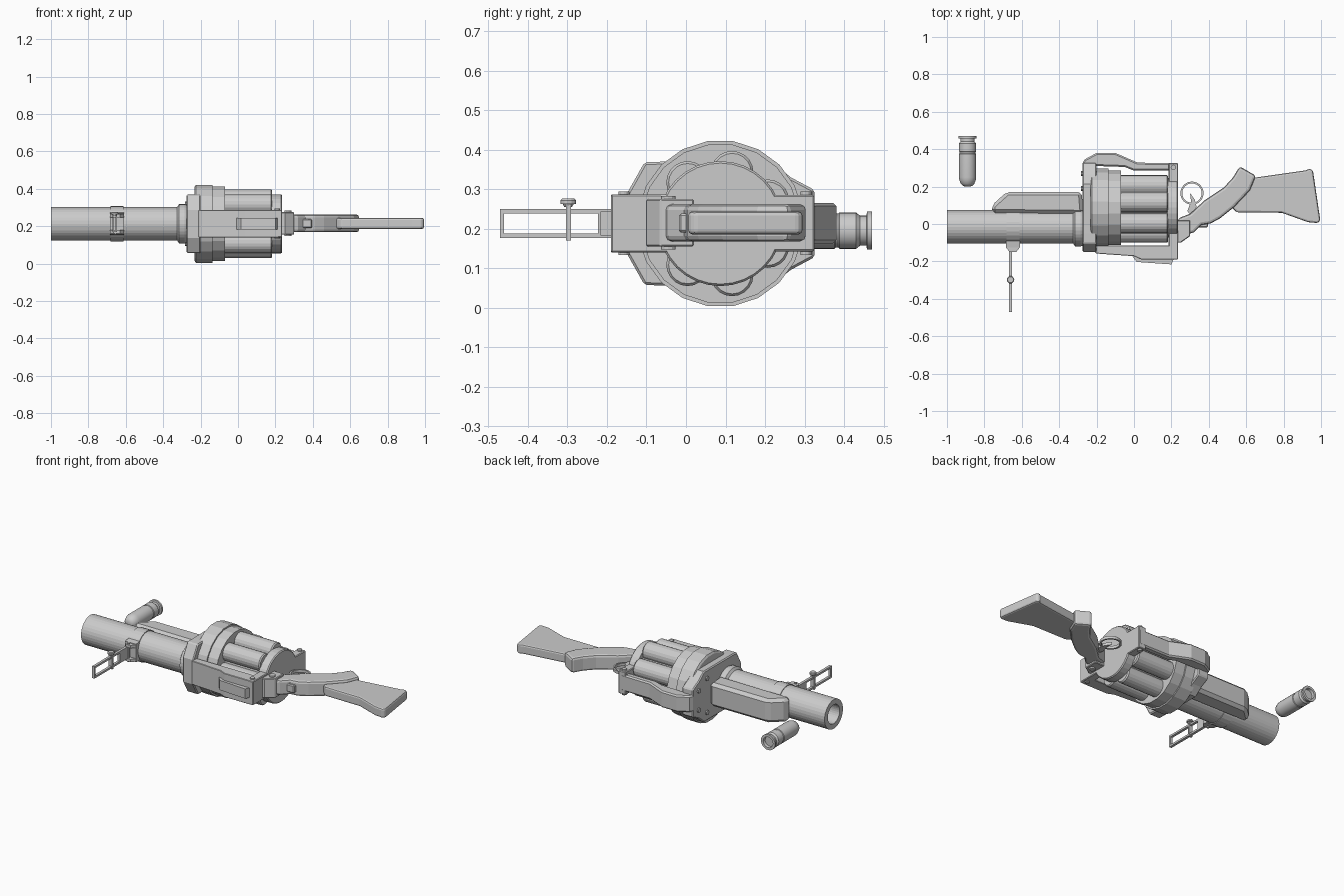
import bpy, bmesh
from math import sin, cos, pi
from mathutils import Vector

ZC = 0.213          # mid height of the weapon lying on its side
DY = 0.087          # drum axis
BY = -0.015         # barrel axis


def finish(name, bm, bevel=0, seg=1):
    bmesh.ops.recalc_face_normals(bm, faces=bm.faces)
    me = bpy.data.meshes.new(name)
    bm.to_mesh(me)
    bm.free()
    ob = bpy.data.objects.new(name, me)
    bpy.context.collection.objects.link(ob)
    if bevel:
        m = ob.modifiers.new("edge", "BEVEL")
        m.width, m.segments, m.limit_method = bevel, seg, "ANGLE"
        m.angle_limit = 0.7
    return ob


def prism(name, pts, a, b, axis="z", bevel=0, seg=1):
    """Extrude an xy profile along z, or a yz profile along x."""
    bm = bmesh.new()
    put = (lambda p: (p[0], p[1], a)) if axis == "z" else (lambda p: (a, p[0], p[1]))
    f = bm.faces.new([bm.verts.new(put(p)) for p in pts])
    r = bmesh.ops.extrude_face_region(bm, geom=[f])
    d = Vector((0, 0, b - a)) if axis == "z" else Vector((b - a, 0, 0))
    bmesh.ops.translate(bm, vec=d, verts=[v for v in r["geom"] if isinstance(v, bmesh.types.BMVert)])
    return finish(name, bm, bevel, seg)


def box(name, x0, x1, y0, y1, z0, z1, bevel=0):
    return prism(name, [(x0, y0), (x1, y0), (x1, y1), (x0, y1)], z0, z1, "z", bevel)


def lathe(name, prof, c, axis="x", n=24, phase=0.0):
    """Revolve (position, radius) points around an axis through c."""
    bm = bmesh.new()
    rings = []
    for s, r in prof:
        ring = []
        for i in range(n):
            t = 2 * pi * i / n + phase
            u, v = r * cos(t), r * sin(t)
            co = {"x": (s, c[0] + u, c[1] + v), "y": (c[0] + u, s, c[1] + v),
                  "z": (c[0] + u, c[1] + v, s)}[axis]
            ring.append(bm.verts.new(co))
        rings.append(ring)
    for p, q in zip(rings, rings[1:]):
        for i in range(n):
            j = (i + 1) % n
            bm.faces.new((p[i], p[j], q[j], q[i]))
    bm.faces.new(rings[0])
    bm.faces.new(rings[-1])
    return finish(name, bm)


# Barrel with open bore and stepped collar
lathe("barrel", [(-0.55, 0.058), (-1.0, 0.058), (-1.0, 0.09), (-0.27, 0.09)], (BY, ZC), n=32)
lathe("barrel_collar", [(-0.325, 0.09), (-0.315, 0.105), (-0.285, 0.105), (-0.265, 0.098)], (BY, ZC), n=32)

# Front plate: chamfered profile mirrored about the mid height
half = [(-0.15, 0.075), (-0.105, 0.155), (-0.05, 0.157), (0.215, 0.157), (0.265, 0.117), (0.325, 0.085)]
plate = [(y, ZC + h) for y, h in half] + [(y, ZC - h) for y, h in reversed(half)]
prism("front_plate", plate, -0.275, -0.2, "x", 0.006)
for y in (0.19, 0.27):
    for s in (-1, 1):
        lathe("plate_bolt", [(-0.283, 0.014), (-0.27, 0.014)],
              (y, ZC + s * (0.105 if y < 0.2 else 0.06)), n=10)

# Revolving drum: bands, core, seven chambers, rear disc
lathe("drum_band", [(-0.232, 0.2), (-0.225, 0.211), (-0.137, 0.211), (-0.137, 0.202), (-0.07, 0.202)],
      (DY, ZC), n=20, phase=pi / 20)
lathe("drum_core", [(-0.08, 0.125), (0.19, 0.125)], (DY, ZC), n=28)
for i in range(7):
    t = pi + 2 * pi * i / 7
    lathe("drum_chamber", [(-0.08, 0.054), (0.176, 0.054), (0.183, 0.048)],
          (DY + 0.133 * cos(t), ZC + 0.133 * sin(t)), n=20)
lathe("rear_disc", [(0.18, 0.158), (0.23, 0.158), (0.236, 0.153)], (DY, ZC), n=32)

# Upper frame arm with raised ridge, lower frame arm
prism("upper_arm", [(-0.25, -0.12), (-0.2, -0.158), (0.0, -0.172), (0.04, -0.19), (0.215, -0.19),
                    (0.235, -0.175), (0.235, -0.115), (-0.25, -0.115)], 0.14, 0.287, "z", 0.004)
prism("arm_ridge", [(-0.01, -0.17), (0.015, -0.203), (0.2, -0.216), (0.215, -0.18)], 0.183, 0.243)
prism("lower_arm", [(-0.275, 0.325), (-0.265, 0.345), (-0.2, 0.38), (-0.1, 0.38), (0.02, 0.328),
                    (0.235, 0.325), (0.235, 0.285), (0.0, 0.285), (-0.05, 0.305), (-0.2, 0.31),
                    (-0.275, 0.29)], 0.163, 0.265, "z", 0.008)

# Rear frame posts and their pins
box("rear_post_upper", 0.185, 0.236, -0.19, -0.02, 0.14, 0.287, 0.004)
box("rear_post_lower", 0.185, 0.236, 0.2, 0.325, 0.143, 0.285, 0.004)
for y in (-0.157, 0.303):
    lathe("post_pin", [(0.134, 0.014), (0.294, 0.014)], (0.21, y), "z", 12)

# Grip, hinge block, pin and stock
prism("grip", [(0.235, 0.03), (0.3, 0.055), (0.375, 0.125), (0.48, 0.195), (0.53, 0.25), (0.565, 0.308),
               (0.652, 0.258), (0.62, 0.18), (0.535, 0.09), (0.46, 0.03), (0.41, 0.003), (0.36, -0.005),
               (0.32, -0.045), (0.235, -0.07)], 0.168, 0.262, "z", 0.014, 2)
prism("hinge_block", [(0.23, -0.1), (0.25, -0.1), (0.3, -0.065), (0.3, 0.02), (0.23, 0.02)],
      0.155, 0.275, "z", 0.004)
lathe("hinge_pin", [(0.147, 0.018), (0.283, 0.018)], (0.267, -0.045), "z", 12)
box("grip_catch", 0.34, 0.395, -0.018, 0.04, 0.19, 0.238, 0.005)
prism("stock", [(0.58, 0.24), (0.66, 0.25), (0.92, 0.287), (0.94, 0.297), (0.957, 0.285), (0.996, 0.02),
                (0.983, 0.005), (0.93, 0.01), (0.79, 0.06), (0.55, 0.062), (0.5, 0.11)],
      0.186, 0.244, "z", 0.01, 2)

# Trigger guard ring and trigger
guard = [(0.205, 0.052), (0.205, 0.062), (0.222, 0.062), (0.222, 0.052), (0.205, 0.052)]
g = lathe("trigger_guard", guard[:], (0.31, 0.165), "z", 24)
bm = bmesh.new()
bm.from_mesh(g.data)
bmesh.ops.delete(bm, geom=[f for f in bm.faces if len(f.verts) > 4], context="FACES")
bmesh.ops.remove_doubles(bm, verts=bm.verts, dist=1e-5)
bmesh.ops.recalc_face_normals(bm, faces=bm.faces)
bm.to_mesh(g.data)
bm.free()
prism("trigger", [(0.3, 0.05), (0.335, 0.09), (0.325, 0.13), (0.3, 0.165), (0.305, 0.12), (0.285, 0.07)],
      0.205, 0.222)

# Fore grip under the barrel
prism("fore_grip", [(-0.76, 0.06), (-0.76, 0.1), (-0.68, 0.172), (-0.28, 0.172), (-0.27, 0.055)],
      0.14, 0.286, "z", 0.018)

# Sight clamp around the barrel
lathe("sight_band", [(-0.683, 0.095), (-0.612, 0.095)], (BY, ZC), n=24)
prism("sight_mount", [(-0.09, ZC - 0.06), (-0.125, ZC - 0.055), (-0.125, ZC + 0.055), (-0.09, ZC + 0.06)],
      -0.685, -0.61, "x")
for s in (-1, 1):
    z = ZC + s * 0.043
    prism("sight_lug", [(-0.685, -0.1), (-0.685, -0.125), (-0.665, -0.15), (-0.63, -0.15),
                        (-0.61, -0.125), (-0.61, -0.1)], z - 0.009, z + 0.009)
lathe("sight_hinge", [(0.155, 0.009), (0.271, 0.009)], (-0.655, -0.135), "z", 10)

# Sight ladder: two rails, end bar, solid foot and slider
for s in (-1, 1):
    z = ZC + s * 0.031
    box("sight_rail", -0.668, -0.652, -0.47, -0.13, z - 0.006, z + 0.006)
box("sight_end_bar", -0.668, -0.652, -0.47, -0.46, 0.18, 0.246)
box("sight_foot", -0.668, -0.652, -0.222, -0.13, 0.18, 0.246)
box("sight_slider", -0.672, -0.648, -0.303, -0.291, 0.17, 0.262)
lathe("slider_knob", [(0.255, 0.01), (0.262, 0.014), (0.263, 0.02), (0.272, 0.02), (0.276, 0.016)],
      (-0.66, -0.298), "z", 14)

# Loose round with domed nose, grooves and recessed base
shell = lathe("loose_round", [(0.2, 0.012), (0.204, 0.025), (0.215, 0.036), (0.235, 0.044), (0.25, 0.046),
                              (0.375, 0.046), (0.378, 0.043), (0.385, 0.043), (0.388, 0.046),
                              (0.43, 0.046), (0.44, 0.038), (0.456, 0.038), (0.458, 0.048),
                              (0.47, 0.048), (0.47, 0.033), (0.455, 0.03)], (-0.89, 0.195), "y", 24)
for ob in (shell,):
    bpy.context.view_layer.objects.active = ob
    ob.select_set(True)
    bpy.ops.object.shade_smooth_by_angle(angle=0.6)
